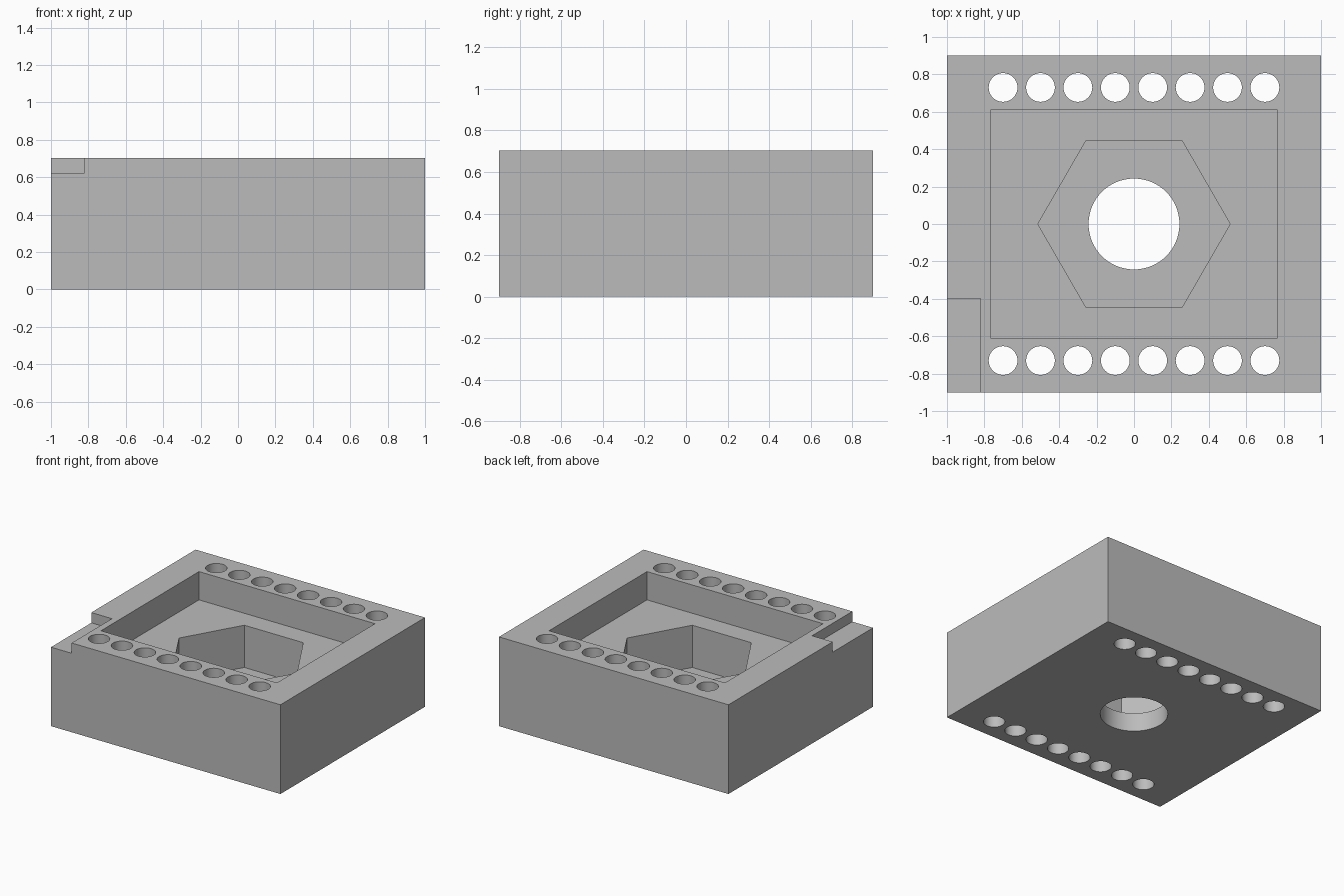
import bpy
import math

if "Cube" in bpy.data.objects:
    bpy.data.objects.remove(bpy.data.objects["Cube"])

HEIGHT = 0.703
POCKET_FLOOR = 0.48
NUT_FLOOR = 0.147
OVER = 0.1  # how far cutters pass beyond open faces


def box(name, low, high):
    """Box between two opposite corners."""
    centre = [(a + b) / 2 for a, b in zip(low, high)]
    bpy.ops.mesh.primitive_cube_add(size=1, location=centre)
    ob = bpy.context.object
    ob.name = name
    ob.scale = [b - a for a, b in zip(low, high)]
    bpy.ops.object.transform_apply(location=True, rotation=False, scale=True)
    return ob


def prism(name, sides, radius, x, y, low, high):
    """Upright regular prism with a corner pointing along x."""
    bpy.ops.mesh.primitive_cylinder_add(
        vertices=sides, radius=radius, depth=high - low,
        location=(x, y, (low + high) / 2), rotation=(0, 0, math.pi / 2))
    ob = bpy.context.object
    ob.name = name
    return ob


def cut(target, cutter):
    """Subtract the cutter from the target and remove it."""
    mod = target.modifiers.new("cut", "BOOLEAN")
    mod.operation = "DIFFERENCE"
    mod.solver = "EXACT"
    mod.object = cutter
    bpy.context.view_layer.objects.active = target
    bpy.ops.object.modifier_apply(modifier=mod.name)
    bpy.data.objects.remove(cutter)


# Main block
block = box("holder_block", (-1, -0.9, 0), (1, 0.9, HEIGHT))
top = HEIGHT + OVER

# Rectangular pocket, hexagonal nut recess and centre through hole
cut(block, box("pocket_cutter", (-0.767, -0.61, POCKET_FLOOR), (0.767, 0.61, top)))
cut(block, prism("nut_cutter", 6, 0.514, 0, 0, NUT_FLOOR, top))
cut(block, prism("bolt_cutter", 64, 0.243, 0, 0, -OVER, top))

# Corner notch that marks the first pin
cut(block, box("notch_cutter", (-1 - OVER, -0.9 - OVER, 0.622), (-0.82, -0.398, top)))

# Two rows of pin holes
for y in (-0.73, 0.73):
    for i in range(8):
        cut(block, prism("pin_cutter", 32, 0.077, -0.7 + 0.2 * i, y, -OVER, top))

# Plain grey material
grey = bpy.data.materials.new("plain_grey")
grey.use_nodes = True
colour = (0.5, 0.5, 0.5, 1)
grey.diffuse_color = colour
for node in grey.node_tree.nodes:
    if node.type == "BSDF_PRINCIPLED":
        node.inputs["Base Color"].default_value = colour
block.data.materials.clear()
block.data.materials.append(grey)
for face in block.data.polygons:
    face.material_index = 0

# Smooth hole walls with crisp edges
bpy.ops.object.select_all(action="DESELECT")
block.select_set(True)
bpy.context.view_layer.objects.active = block
bpy.ops.object.shade_smooth_by_angle(angle=math.radians(30))
